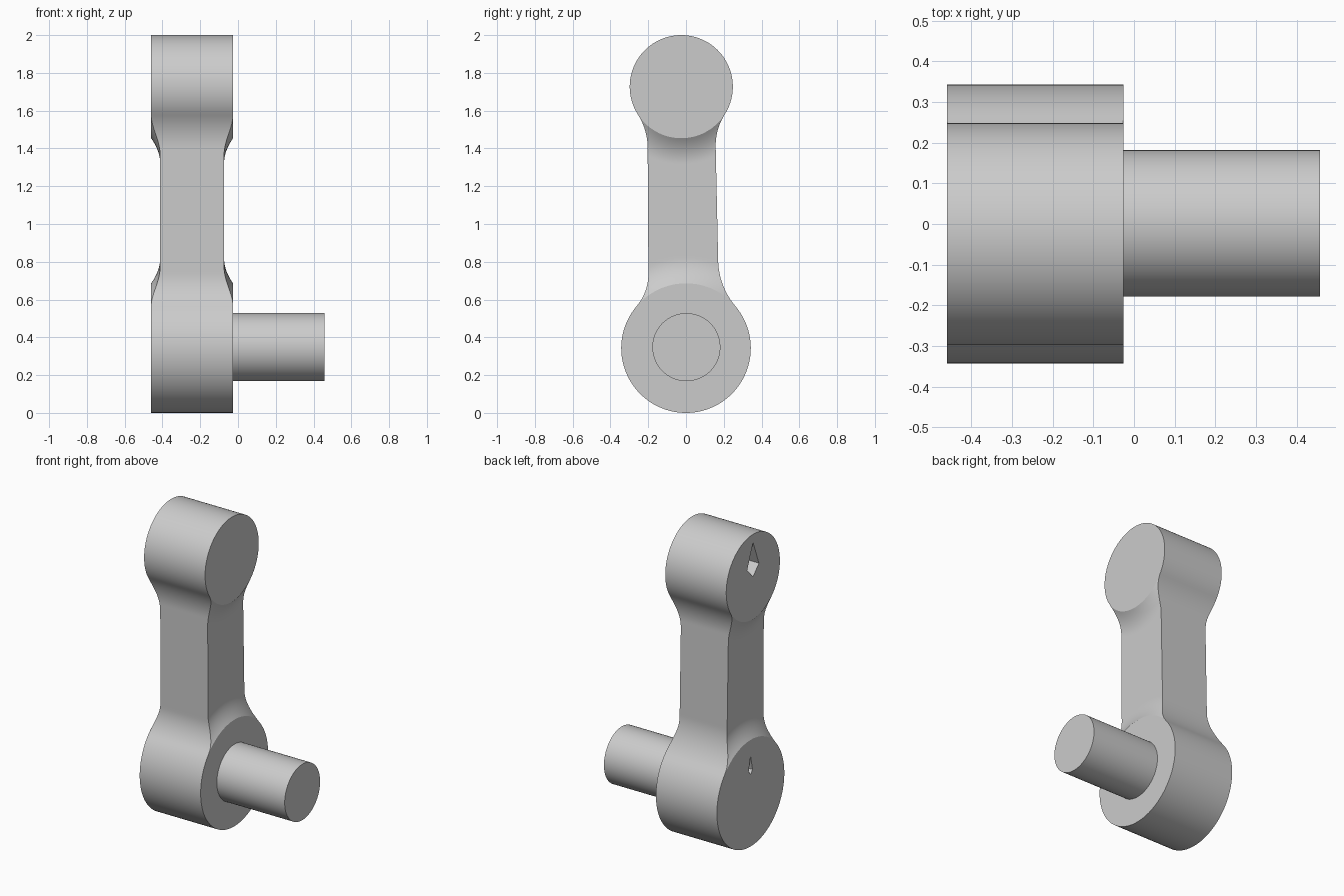
import bpy
import bmesh
from math import sqrt, sin, cos, pi, atan2
from mathutils import Vector

cube = bpy.data.objects.get("Cube")
if cube:
    bpy.data.objects.remove(cube, do_unlink=True)

grey = bpy.data.materials.new("light grey")
grey.use_nodes = True
COLOUR = (0.6, 0.6, 0.6, 1)
grey.diffuse_color = COLOUR
grey.node_tree.nodes["Principled BSDF"].inputs["Base Color"].default_value = COLOUR


def make_object(name, bm):
    bmesh.ops.remove_doubles(bm, verts=bm.verts, dist=0.0001)
    bmesh.ops.recalc_face_normals(bm, faces=bm.faces)
    mesh = bpy.data.meshes.new(name)
    bm.to_mesh(mesh)
    bm.free()
    mesh.materials.append(grey)
    obj = bpy.data.objects.new(name, mesh)
    bpy.context.collection.objects.link(obj)
    return obj


def shade(obj):
    bpy.ops.object.select_all(action='DESELECT')
    obj.select_set(True)
    bpy.context.view_layer.objects.active = obj
    bpy.ops.object.shade_smooth_by_angle(angle=pi / 6)


# Round heads: centre y, centre z, radius, half width where the neck leaves it,
# neck direction, neck half widths on the left and right edges
HEADS = [
    dict(y=0.0, z=0.343, r=0.343, w=0.262, up=1, a={-1: 0.199, 1: 0.17}),
    dict(y=-0.025, z=1.727, r=0.273, w=0.23, up=-1, a={-1: 0.178, 1: 0.182}),
]
for head in HEADS:
    head["h"] = sqrt(head["r"] ** 2 - head["w"] ** 2)
    head["end"] = head["z"] + head["up"] * head["h"]
LOW, TOP = HEADS

X_BACK, X_FRONT = -0.46, -0.026
RECESS, RAMP = 0.048, 0.135
COLS, ROWS, ARC = 20, 72, 72


def edge(side, z):
    """Y of the neck edge: a straight line with a fillet into each head."""
    ends = []
    for hd in HEADS:
        a, r = hd["a"][side], hd["r"]
        fillet = r * (hd["w"] - a) / (r - hd["w"])
        reach = (r + fillet) * hd["h"] / r
        gap = reach - hd["up"] * (z - hd["z"])
        base = hd["y"] + side * a
        if gap > 0:
            return base + side * (fillet - sqrt(max(fillet ** 2 - gap ** 2, 0)))
        ends.append((hd["z"] + hd["up"] * reach, base))
    (z0, y0), (z1, y1) = ends
    return y0 + (y1 - y0) * (z - z0) / (z1 - z0)


def sag(hd, s):
    return sqrt(hd["r"] ** 2 - (hd["w"] * s) ** 2) - hd["h"]


def recess(y, z):
    """Depth of the thinned neck, ramping away from both heads."""
    gap = min(sqrt((y - h["y"]) ** 2 + (z - h["z"]) ** 2) - h["r"] for h in HEADS)
    t = min(max(gap / RAMP, 0), 1)
    return RECESS * (1 - (1 - t) ** 2)


# Crank arm: neck grid on both faces, side walls, and the two heads
bm = bmesh.new()
grids = {-1: [], 1: []}
for i in range(ROWS + 1):
    t = i / ROWS
    ze = LOW["end"] + (TOP["end"] - LOW["end"]) * t
    left, right = edge(-1, ze), edge(1, ze)
    rows = {-1: [], 1: []}
    for j in range(COLS + 1):
        s = 2 * j / COLS - 1
        y = left + (right - left) * j / COLS
        z = ze + sag(LOW, s) * max(0, 1 - 2 * t) - sag(TOP, s) * max(0, 2 * t - 1)
        d = recess(y, z)
        rows[-1].append(bm.verts.new((X_BACK + d, y, z)))
        rows[1].append(bm.verts.new((X_FRONT - d, y, z)))
    for k in grids:
        grids[k].append(rows[k])

for g in grids.values():
    for i in range(ROWS):
        for j in range(COLS):
            bm.faces.new((g[i][j], g[i][j + 1], g[i + 1][j + 1], g[i + 1][j]))
for i in range(ROWS):
    for j in (0, COLS):
        bm.faces.new((grids[-1][i][j], grids[-1][i + 1][j],
                      grids[1][i + 1][j], grids[1][i][j]))

for hd, row in ((LOW, 0), (TOP, ROWS)):
    start = atan2(hd["h"], hd["w"])
    rims = {}
    for k, x in ((-1, X_BACK), (1, X_FRONT)):
        ring = [grids[k][row][COLS]]
        for n in range(1, ARC):
            ang = start - (pi + 2 * start) * n / ARC
            ring.append(bm.verts.new((x, hd["y"] + hd["r"] * cos(ang),
                                      hd["z"] + hd["up"] * hd["r"] * sin(ang))))
        ring.append(grids[k][row][0])
        rims[k] = ring
        bm.faces.new(ring + grids[k][row][1:COLS])
    for n in range(ARC):
        bm.faces.new((rims[-1][n], rims[-1][n + 1], rims[1][n + 1], rims[1][n]))
arm = make_object("crank_arm", bm)
shade(arm)


# Small kite-shaped pockets in the back face of each head
def pocket(name, hd, tip, waist, foot, half):
    cut = bmesh.new()
    outline = [(0, tip), (half, waist), (0, foot), (-half, waist)]
    face = cut.faces.new([cut.verts.new((X_BACK - 0.05, hd["y"] + y, hd["z"] + z))
                          for y, z in outline])
    out = bmesh.ops.extrude_face_region(cut, geom=[face])
    moved = [v for v in out["geom"] if isinstance(v, bmesh.types.BMVert)]
    bmesh.ops.translate(cut, verts=moved, vec=Vector((0.2, 0, 0)))
    cutter = make_object(name, cut)
    cutter.hide_render = True
    cutter.hide_viewport = True
    mod = arm.modifiers.new(name, 'BOOLEAN')
    mod.operation = 'DIFFERENCE'
    mod.solver = 'EXACT'
    mod.object = cutter


pocket("upper_pocket_cutter", TOP, 0.22, 0.064, 0.0, 0.06)
pocket("lower_pocket_cutter", LOW, 0.24, 0.145, 0.12, 0.02)

# Shaft standing out of the lower head
bpy.ops.mesh.primitive_cylinder_add(vertices=96, radius=0.18, depth=0.487,
                                    location=(0.2135, 0.002, 0.348),
                                    rotation=(0, pi / 2, 0))
shaft = bpy.context.object
shaft.name = "shaft"
shaft.data.materials.append(grey)
shade(shaft)
